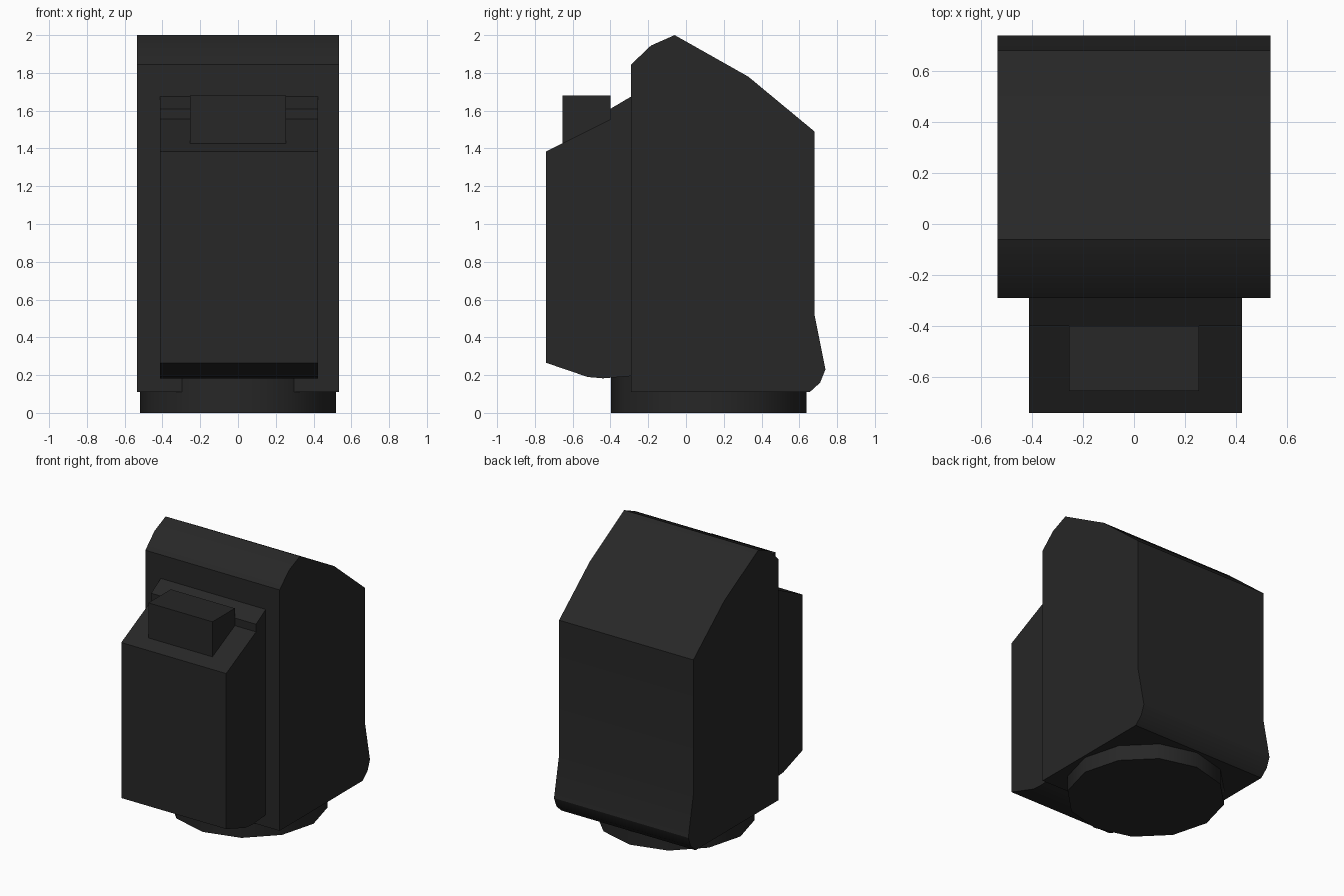
import bpy
import bmesh
import math

cube = bpy.data.objects.get("Cube")
if cube:
    bpy.data.objects.remove(cube, do_unlink=True)

# Single matte black plastic
black = bpy.data.materials.new("black_plastic")
black.use_nodes = True
colour = (0.02, 0.02, 0.02, 1)
black.diffuse_color = colour
black.node_tree.nodes["Principled BSDF"].inputs["Base Color"].default_value = colour


def finish(name, bm, angle=30):
    """Turn a bmesh into a shaded object with the shared material."""
    bmesh.ops.recalc_face_normals(bm, faces=bm.faces)
    mesh = bpy.data.meshes.new(name)
    bm.to_mesh(mesh)
    bm.free()
    mesh.materials.append(black)
    obj = bpy.data.objects.new(name, mesh)
    bpy.context.collection.objects.link(obj)
    bpy.ops.object.select_all(action="DESELECT")
    obj.select_set(True)
    bpy.context.view_layer.objects.active = obj
    bpy.ops.object.shade_smooth_by_angle(angle=math.radians(angle))
    return obj


def extrude_profile(name, profile, x_min, x_max):
    """Sweep a side profile of (y, z) points across the width."""
    bm = bmesh.new()
    face = bm.faces.new([bm.verts.new((x_min, y, z)) for y, z in profile])
    swept = bmesh.ops.extrude_face_region(bm, geom=[face])["geom"]
    verts = [v for v in swept if isinstance(v, bmesh.types.BMVert)]
    bmesh.ops.translate(bm, verts=verts, vec=(x_max - x_min, 0, 0))
    return finish(name, bm)


# Main housing: sloping roof, flared heel at the back
extrude_profile("main_housing", [
    (-0.29, 0.11), (-0.29, 1.845), (-0.185, 1.945), (-0.06, 2.0),
    (0.33, 1.78), (0.68, 1.49), (0.68, 0.52), (0.738, 0.23),
    (0.71, 0.16), (0.655, 0.11)], -0.535, 0.535)

# Front block with a stepped, sloping top
extrude_profile("front_block", [
    (-0.29, 0.195), (-0.44, 0.183), (-0.52, 0.19), (-0.74, 0.265),
    (-0.74, 1.385), (-0.40, 1.555), (-0.40, 1.61), (-0.29, 1.675)],
    -0.412, 0.424)

# Button standing on the slope
extrude_profile("top_button", [
    (-0.655, 1.425), (-0.655, 1.68), (-0.40, 1.68), (-0.40, 1.553)],
    -0.255, 0.255)

# Twelve-sided round foot, sunk into the housing
bm = bmesh.new()
bmesh.ops.create_cone(bm, cap_ends=True, segments=12,
                      radius1=0.518, radius2=0.518, depth=0.2)
bmesh.ops.translate(bm, verts=bm.verts, vec=(0, 0.12, 0.1))
finish("round_foot", bm, 31)
